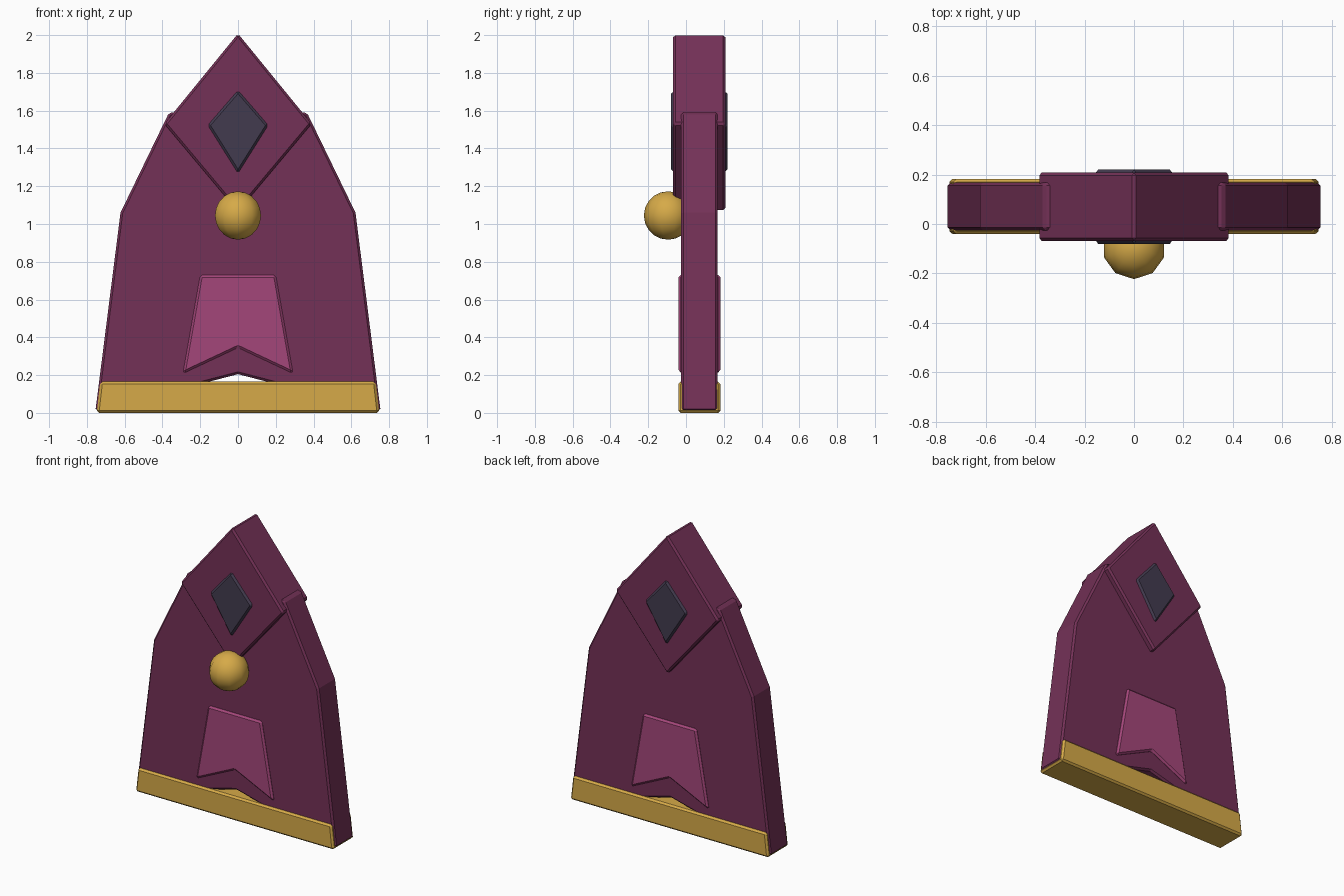
import bpy
import bmesh
import math

cube = bpy.data.objects.get("Cube")
if cube:
    bpy.data.objects.remove(cube, do_unlink=True)


def linear(channel):
    c = channel / 255
    return c / 12.92 if c <= 0.04045 else ((c + 0.055) / 1.055) ** 2.4


def make_material(name, *rgb):
    mat = bpy.data.materials.new(name)
    colour = [linear(c) for c in rgb] + [1]
    mat.use_nodes = True
    mat.diffuse_color = colour
    mat.node_tree.nodes["Principled BSDF"].inputs["Base Color"].default_value = colour
    return mat


plum = make_material("plum cloth", 116, 49, 87)
pink = make_material("rose panel", 164, 70, 122)
gold = make_material("gold", 214, 170, 72)
slate = make_material("dark slate", 66, 59, 79)


def plate(name, half, front, back, mat, bevel=0.012):
    """Extrude a symmetric outline, given by its +x half from top to bottom."""
    mirrored = [(-x, z) for x, z in reversed(half) if x > 0]
    bm = bmesh.new()
    face = bm.faces.new([bm.verts.new((x, front, z)) for x, z in half + mirrored])
    extruded = bmesh.ops.extrude_face_region(bm, geom=[face])["geom"]
    moved = [v for v in extruded if isinstance(v, bmesh.types.BMVert)]
    bmesh.ops.translate(bm, verts=moved, vec=(0, back - front, 0))
    bmesh.ops.recalc_face_normals(bm, faces=bm.faces)
    mesh = bpy.data.meshes.new(name)
    bm.to_mesh(mesh)
    bm.free()
    mesh.materials.append(mat)
    obj = bpy.data.objects.new(name, mesh)
    bpy.context.collection.objects.link(obj)
    mod = obj.modifiers.new("edge_bevel", "BEVEL")
    mod.width = bevel
    mod.segments = 1
    mod.limit_method = "ANGLE"
    mod.angle_limit = math.radians(30)
    return obj


# Cloak body with a shallow chevron cut in its lower edge
plate("cloak_body", [(0, 1.6), (0.365, 1.59), (0.622, 1.06), (0.755, 0.01), (0, 0.205)],
      -0.026, 0.168, plum)

# Diamond hood, wrapping front and back
plate("hood", [(0, 2.008), (0.39, 1.53), (0, 1.065)], -0.068, 0.208, plum)

# Dark gem passing through the hood
plate("hood_gem", [(0, 1.708), (0.16, 1.523), (0, 1.268)], -0.08, 0.22, slate)

# Lighter notched panel on both sides
plate("skirt_panel", [(0.2, 0.73), (0.292, 0.208), (0, 0.345)], -0.04, 0.182, pink)

# Gold trim along the bottom
plate("hem_trim", [(0.729, 0.165), (0.748, 0)], -0.04, 0.182, gold)

# Round clasp below the hood
bpy.ops.mesh.primitive_uv_sphere_add(segments=10, ring_count=10, radius=0.128,
                                     location=(0, -0.095, 1.045))
clasp = bpy.context.object
clasp.name = "clasp"
clasp.rotation_euler.z = math.radians(18)
if min((clasp.rotation_euler.to_matrix() @ v.co).y for v in clasp.data.vertices) > -0.127:
    clasp.rotation_euler.z = 0
clasp.data.materials.append(gold)
bpy.ops.object.shade_smooth()
